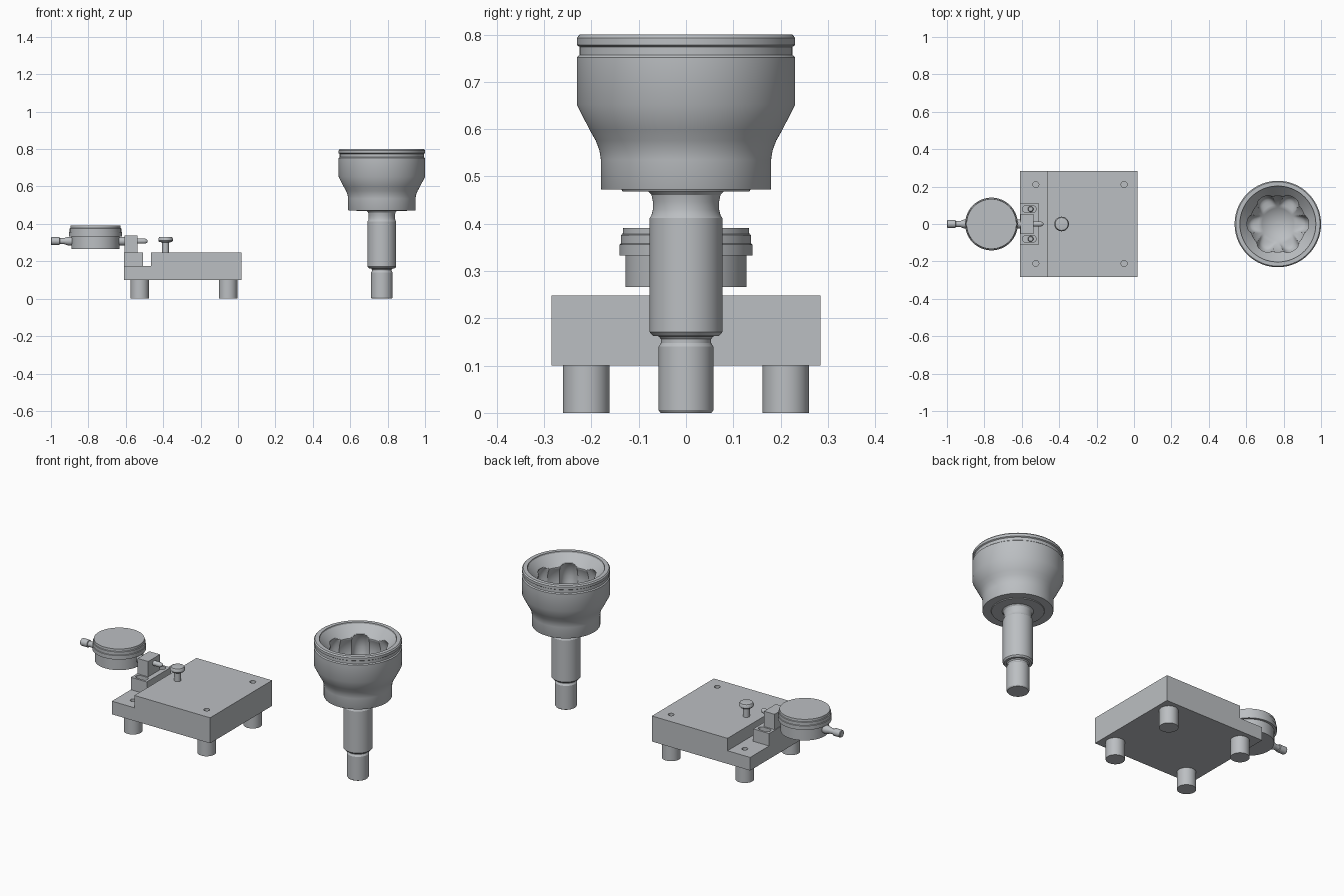
import bpy, bmesh, math
from mathutils import Matrix, Vector

if "Cube" in bpy.data.objects:
    bpy.data.objects.remove(bpy.data.objects["Cube"])

grey = bpy.data.materials.new("steel_grey")
grey.diffuse_color = (0.50, 0.52, 0.54, 1)
grey.use_nodes = True
grey.node_tree.nodes["Principled BSDF"].inputs["Base Color"].default_value = grey.diffuse_color


def finish(name, bm, smooth=True):
    bmesh.ops.recalc_face_normals(bm, faces=bm.faces)
    me = bpy.data.meshes.new(name)
    bm.to_mesh(me)
    bm.free()
    me.materials.append(grey)
    ob = bpy.data.objects.new(name, me)
    bpy.context.collection.objects.link(ob)
    bpy.ops.object.select_all(action='DESELECT')
    ob.select_set(True)
    bpy.context.view_layer.objects.active = ob
    if smooth:
        bpy.ops.object.shade_smooth_by_angle(angle=math.radians(30))
    return ob


def skin_rings(bm, rings):
    """Bridge a list of point rings and cap both ends."""
    vs = [[bm.verts.new(p) for p in r] for r in rings]
    n = len(vs[0])
    for a, b in zip(vs, vs[1:]):
        for i in range(n):
            j = (i + 1) % n
            bm.faces.new((a[i], a[j], b[j], b[i]))
    bm.faces.new(vs[0][::-1])
    bm.faces.new(vs[-1])


def circle(r, z, n):
    return [Vector((r * math.cos(2 * math.pi * i / n),
                    r * math.sin(2 * math.pi * i / n), z)) for i in range(n)]


def lathe(name, profile, loc, n=48, along_x=False):
    """Turn a (radius, height) profile around z, or around x."""
    bm = bmesh.new()
    skin_rings(bm, [circle(r, z, n) for r, z in profile])
    m = Matrix.Translation(loc)
    if along_x:
        m = m @ Matrix.Rotation(math.pi / 2, 4, 'Y')
    bm.transform(m)
    return finish(name, bm)


def extrude_y(name, outline, half):
    """Extrude an (x, z) outline symmetrically along y."""
    bm = bmesh.new()
    skin_rings(bm, [[(x, y, z) for x, z in outline] for y in (-half, half)])
    return finish(name, bm, False)


def slot(name, x0, x1, y, r, z0, z1):
    """Round-ended slot solid running along x."""
    bm = bmesh.new()
    pts = []
    for cx, start in ((x1, -90), (x0, 90)):
        for k in range(13):
            a = math.radians(start + 15 * k)
            pts.append((cx + r * math.cos(a), y + r * math.sin(a)))
    skin_rings(bm, [[(px, py, z) for px, py in pts] for z in (z0, z1)])
    return finish(name, bm)


def cut(ob, cutter):
    mod = ob.modifiers.new("cut", 'BOOLEAN')
    mod.operation = 'DIFFERENCE'
    mod.solver = 'EXACT'
    mod.object = cutter
    bpy.context.view_layer.objects.active = ob
    bpy.ops.object.modifier_apply(modifier=mod.name)
    bpy.data.objects.remove(cutter)


# Stepped base plate with four bolt holes and four feet
plate = extrude_y("base_plate", [(-0.61, 0.1), (0.02, 0.1), (0.02, 0.248),
                                 (-0.465, 0.248), (-0.465, 0.176), (-0.61, 0.176)], 0.284)
for x, top in ((-0.525, 0.176), (-0.053, 0.248)):
    for y in (-0.211, 0.211):
        cut(plate, lathe("hole", [(0.016, top - 0.05), (0.016, top + 0.02)], (x, y, 0), 24))
        lathe("foot", [(0.049, 0), (0.049, 0.1)], (x, y, 0))

# Gauge bracket: slotted foot and clamp upright
bracket = extrude_y("bracket_foot", [(-0.61, 0.176), (-0.508, 0.176),
                                     (-0.508, 0.248), (-0.61, 0.248)], 0.11)
for y in (-0.08, 0.08):
    cut(bracket, slot("slot", -0.579, -0.541, y, 0.018, 0.20, 0.27))
    lathe("bracket_screw", [(0.015, 0.19), (0.015, 0.226), (0.012, 0.23)], (-0.553, y, 0), 24)
extrude_y("bracket_upright", [(-0.606, 0.24), (-0.538, 0.24),
                              (-0.538, 0.337), (-0.606, 0.337)], 0.054)

# Dial gauge body, stems and plunger
lathe("dial_gauge", [(0.128, 0.266), (0.128, 0.333), (0.141, 0.333), (0.141, 0.356),
                     (0.138, 0.358), (0.138, 0.376), (0.134, 0.378), (0.133, 0.391)],
      (-0.762, 0, 0), 64)
lathe("dial_cap", [(0.018, -1.0), (0.021, -0.997), (0.021, -0.955), (0.016, -0.953),
                   (0.016, -0.93), (0.023, -0.91), (0.023, -0.87)], (0, 0, 0.308), 32, True)
lathe("dial_stem", [(0.023, -0.65), (0.023, -0.60)], (0, 0, 0.308), 32, True)
lathe("plunger", [(0.014, -0.545), (0.014, -0.50), (0.011, -0.49), (0.004, -0.483)],
      (0, 0, 0.308), 24, True)

# Locating pin with a mushroom head
lathe("locating_pin", [(0.018, 0.245), (0.018, 0.30), (0.034, 0.304), (0.039, 0.31),
                       (0.039, 0.32), (0.034, 0.329), (0.02, 0.331)], (-0.387, 0, 0), 40)

# Joint housing: turned outside, bowl with six curved ball tracks inside
N, ZC, BOWL, TRACK, BALL = 144, 0.665, 0.162, 0.146, 0.046
outer = [(0.054, 0), (0.058, 0.006), (0.058, 0.14), (0.053, 0.148), (0.053, 0.156),
         (0.058, 0.162), (0.07, 0.163), (0.077, 0.171), (0.077, 0.412), (0.073, 0.418),
         (0.07, 0.43), (0.07, 0.447), (0.073, 0.461), (0.08, 0.468), (0.134, 0.468),
         (0.136, 0.472), (0.179, 0.472), (0.18, 0.474), (0.18, 0.535), (0.183, 0.555),
         (0.191, 0.576), (0.203, 0.597), (0.231, 0.652), (0.231, 0.752), (0.225, 0.757),
         (0.225, 0.774), (0.231, 0.778), (0.231, 0.793), (0.225, 0.8), (0.203, 0.8)]
rings = [circle(r, z, N) for r, z in outer]


def track_radius(dist, ang):
    """Far wall of a ball track at a given angle off its centre line."""
    s = BALL ** 2 - (dist * math.sin(ang)) ** 2
    return dist * math.cos(ang) + math.sqrt(s) if s > 0 else 0


def off_track(i):
    a = 2 * math.pi * i / N
    return (a + math.pi / 6) % (math.pi / 3) - math.pi / 6


# Upper bowl rows, opened by a conical mouth
ROWS = 24
for k in range(ROWS):
    h = 0.127 * (1 - k / ROWS)
    z = ZC + h
    base = max(math.sqrt(BOWL ** 2 - h * h), 0.157 + (z - 0.742) * 0.9)
    d = math.sqrt(TRACK ** 2 - h * h)
    rings.append([Vector((max(base, track_radius(d, off_track(i))) * p.x,
                          max(base, track_radius(d, off_track(i))) * p.y, z))
                  for i, p in enumerate(circle(1, 0, N))])
# The mouth cone clips the tracks only where they rise past it
# Lower bowl rows, swept towards the bottom
for k in range(26):
    phi = math.radians(86) * k / 25
    ring = []
    for i, p in enumerate(circle(1, 0, N)):
        side = math.asin(math.sin(off_track(i)) * math.cos(phi))
        fade = 1 if phi < 0.7 else max(0, 1 - (phi - 0.7) / 0.25)
        rho = BOWL + fade * max(0, track_radius(TRACK, side) - BOWL)
        rho = min(rho, 0.192)
        ring.append(Vector((p.x * rho * math.cos(phi), p.y * rho * math.cos(phi),
                            ZC - rho * math.sin(phi))))
    rings.append(ring)
bm = bmesh.new()
skin_rings(bm, rings)
bm.transform(Matrix.Translation((0.769, 0, 0)))
finish("joint_housing", bm)
